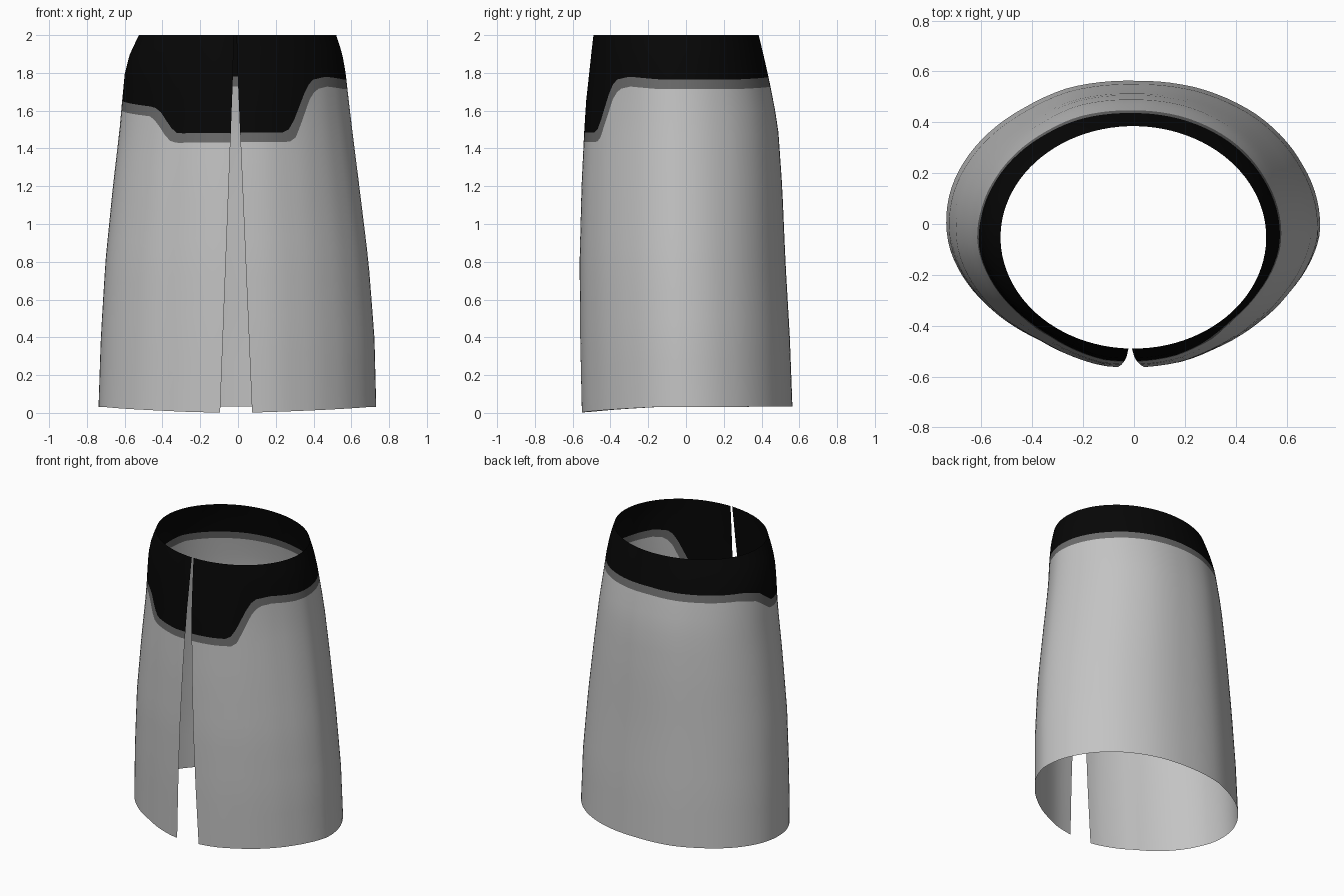
import bpy
from math import sin, cos, asin, degrees, pi

cube = bpy.data.objects.get("Cube")
if cube:
    bpy.data.objects.remove(cube)

COLUMNS = 96
TOP = 2.0

# Silhouette of the garment: height, right x, left x, front y, back y
PROFILE = [
    (0.00, -0.737, 0.733, -0.556, 0.56),
    (0.40, -0.724, 0.723, -0.564, 0.545),
    (0.80, -0.70, 0.692, -0.566, 0.522),
    (1.20, -0.66, 0.643, -0.555, 0.505),
    (1.50, -0.625, 0.605, -0.54, 0.484),
    (1.65, -0.612, 0.587, -0.53, 0.46),
    (1.80, -0.598, 0.57, -0.513, 0.43),
    (1.90, -0.572, 0.552, -0.502, 0.408),
    (2.00, -0.525, 0.52, -0.49, 0.385),
]
# Fullness of the cloth: degrees around from the front, radial factor
FULLNESS = [(-180, 1.008), (-160, 1.02), (-145, 1.006), (-105, 1.008), (-80, 1.0),
            (-57, 0.976), (-33, 0.955), (-20, 0.98), (-10, 1.0), (16, 0.993),
            (27, 0.973), (45, 0.962), (61, 0.966), (85, 1.0), (115, 0.996),
            (140, 1.014), (160, 1.018), (180, 1.008)]
# Edges of the front slit: height, right x, left x
SLIT = [(0.0, -0.095, 0.075), (1.75, -0.028, 0.0), (2.0, -0.022, -0.008)]
# Lower edge of the yoke: degrees around from the front, height
YOKE_EDGE = [(-180, 1.78), (-115, 1.77), (-100, 1.74), (-85, 1.65), (-49, 1.62),
             (-44, 1.59), (-37, 1.51), (-33, 1.48), (27, 1.485), (31, 1.51),
             (43, 1.73), (48, 1.765), (58, 1.78), (80, 1.765), (130, 1.765), (180, 1.78)]
HEM = [(-180, 0.035), (-70, 0.03), (-20, 0.006), (0, 0.0), (20, 0.008),
       (70, 0.03), (180, 0.035)]


def lookup(table, key):
    """Linear interpolation of a row in a table sorted by its first entry."""
    key = min(max(key, table[0][0]), table[-1][0])
    for a, b in zip(table, table[1:]):
        if key <= b[0]:
            f = (key - a[0]) / (b[0] - a[0])
            return [p + (q - p) * f for p, q in zip(a[1:], b[1:])]


def wrap(angle):
    return (angle + 180) % 360 - 180


def yoke_edge(angle):
    return lookup(YOKE_EDGE, wrap(angle))[0]


def trim_edge(angle):
    return min(yoke_edge(angle + d) for d in (-2.5, 0, 2.5)) - 0.05


def hem(angle):
    return lookup(HEM, wrap(angle))[0]


def top(angle):
    return TOP


def surface_point(u, z):
    """Point on the wrap at fraction u around, from one slit edge to the other."""
    x0, x1, y0, y1 = lookup(PROFILE, z)
    s0, s1 = lookup(SLIT, z)
    cx, rx, cy, ry = (x0 + x1) / 2, (x1 - x0) / 2, (y0 + y1) / 2, (y1 - y0) / 2
    start = asin((s1 - cx) / rx)
    end = 2 * pi + asin((s0 - cx) / rx)
    t = start + (end - start) * u
    # The fullness fades out towards the regular waist opening
    fade = min(1, (TOP - z) / 0.4)
    k = 1 + (lookup(FULLNESS, wrap(degrees(t)))[0] - 1) * fade
    return (cx + k * rx * sin(t), cy - k * ry * cos(t), z)


def material(name, value):
    mat = bpy.data.materials.new(name)
    mat.use_nodes = True
    colour = (value, value, value, 1)
    mat.diffuse_color = colour
    mat.node_tree.nodes["Principled BSDF"].inputs["Base Color"].default_value = colour
    return mat


def cloth_part(name, lower, upper, rows, mat):
    """Sheet of cloth between two edges that run around the body."""
    verts, faces = [], []
    for i in range(COLUMNS + 1):
        u = i / COLUMNS
        # Keep both slit edges on their own side of the front
        angle = 4 + 352 * u
        z0, z1 = lower(angle), upper(angle)
        for r in range(rows + 1):
            verts.append(surface_point(u, z0 + (z1 - z0) * r / rows))
    step = rows + 1
    for i in range(COLUMNS):
        for r in range(rows):
            a = i * step + r
            faces.append((a, a + step, a + step + 1, a + 1))
    mesh = bpy.data.meshes.new(name)
    mesh.from_pydata(verts, [], faces)
    mesh.materials.append(mat)
    mesh.shade_smooth()
    obj = bpy.data.objects.new(name, mesh)
    bpy.context.collection.objects.link(obj)


# Main skirt, its trim and the dark yoke at the waist
cloth_part("skirt_panel", hem, trim_edge, 14, material("light grey cloth", 0.55))
cloth_part("trim_band", trim_edge, yoke_edge, 1, material("dark grey trim", 0.15))
cloth_part("waist_yoke", yoke_edge, top, 6, material("black cloth", 0.002))
